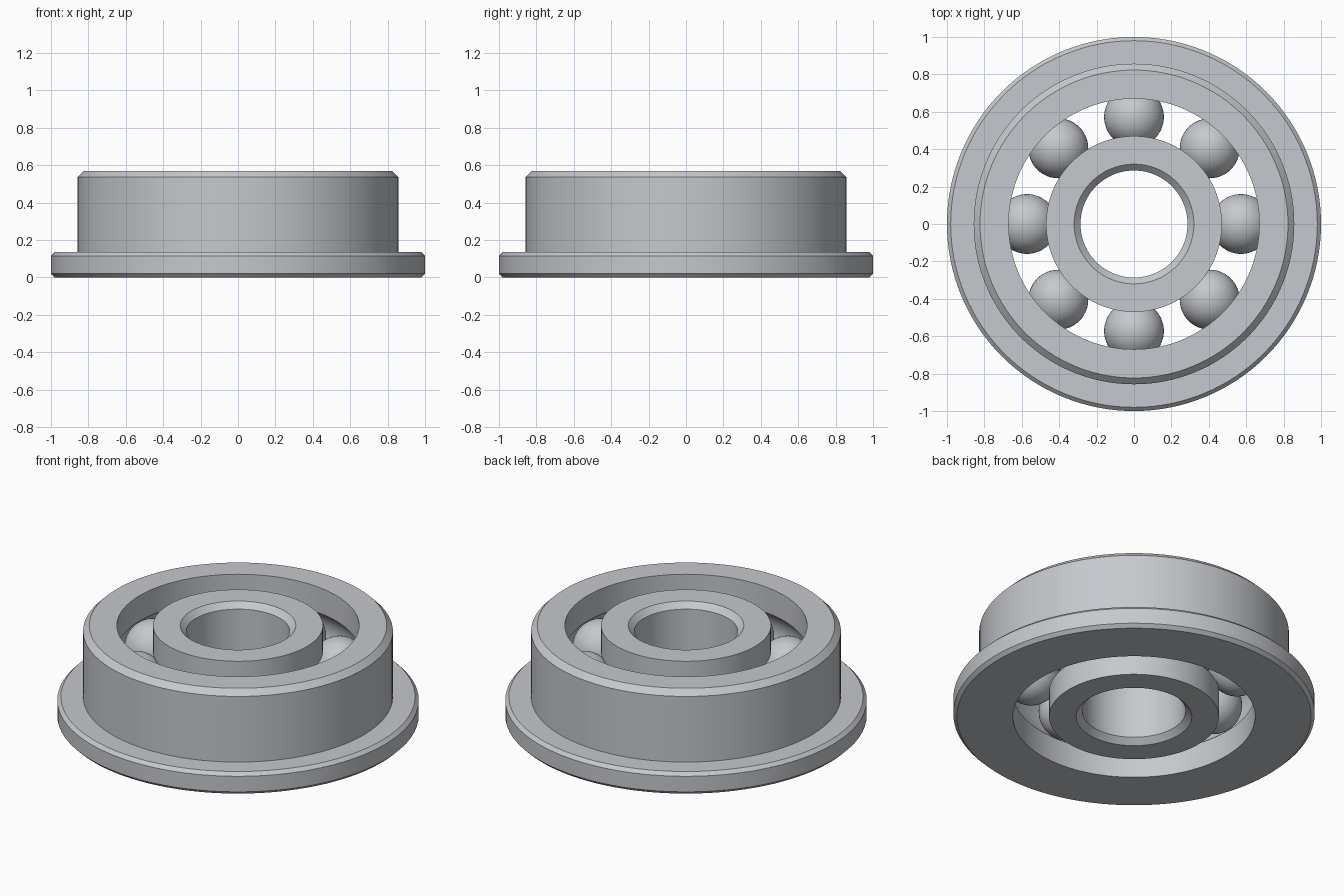
import bpy
import bmesh
from math import sin, cos, pi, radians, asin

cube = bpy.data.objects.get("Cube")
if cube:
    bpy.data.objects.remove(cube, do_unlink=True)

HEIGHT = 0.57
MID = HEIGHT / 2
PITCH = 0.572      # radius of the circle of ball centres
BALL = 0.16
GROOVE = 0.162     # raceway radius, just clear of the balls
SEGMENTS = 128

steel = bpy.data.materials.new("steel_grey")
steel.use_nodes = True
colour = (0.56, 0.58, 0.61, 1)
steel.diffuse_color = colour
steel.node_tree.nodes["Principled BSDF"].inputs["Base Color"].default_value = colour


def finish(name, bm):
    """Turn a bmesh into a smooth steel object with sharp edges kept."""
    bmesh.ops.recalc_face_normals(bm, faces=bm.faces)
    mesh = bpy.data.meshes.new(name)
    bm.to_mesh(mesh)
    bm.free()
    mesh.materials.append(steel)
    obj = bpy.data.objects.new(name, mesh)
    bpy.context.collection.objects.link(obj)
    bpy.ops.object.select_all(action='DESELECT')
    obj.select_set(True)
    bpy.context.view_layer.objects.active = obj
    bpy.ops.object.shade_smooth_by_angle(angle=radians(25))
    return obj


def lathe(name, profile):
    """Revolve a closed (radius, z) profile about the z axis."""
    bm = bmesh.new()
    rings = []
    for i in range(SEGMENTS):
        a = 2 * pi * i / SEGMENTS
        rings.append([bm.verts.new((r * cos(a), r * sin(a), z)) for r, z in profile])
    n = len(profile)
    for i in range(SEGMENTS):
        a, b = rings[i], rings[(i + 1) % SEGMENTS]
        for j in range(n):
            k = (j + 1) % n
            bm.faces.new((a[j], b[j], b[k], a[k]))
    return finish(name, bm)


def raceway(shoulder, side, steps=16):
    """Groove arc from bottom to top; side is +1 outward, -1 inward."""
    edge = pi / 2 - asin(abs(shoulder - PITCH) / GROOVE)
    return [(PITCH + side * GROOVE * cos(t), MID + GROOVE * sin(t))
            for t in (edge * (2 * i / steps - 1) for i in range(steps + 1))]


# Outer ring with flange, chamfers and inner raceway
outer = [(0.67, HEIGHT), (0.823, HEIGHT), (0.857, 0.536), (0.857, 0.135),
         (0.98, 0.135), (1, 0.115), (1, 0.02), (0.98, 0), (0.67, 0)]
lathe("flanged_outer_ring", outer + raceway(0.67, 1))

# Inner ring with chamfered bore and outer raceway
inner = [(0.47, HEIGHT), (0.32, HEIGHT), (0.286, 0.536),
         (0.286, 0.034), (0.32, 0), (0.47, 0)]
lathe("inner_ring", inner + raceway(0.47, -1))

# Eight balls spaced evenly round the raceway
for i in range(8):
    a = i * pi / 4
    bm = bmesh.new()
    bmesh.ops.create_uvsphere(bm, u_segments=48, v_segments=24, radius=BALL)
    ball = finish(f"ball_{i + 1}", bm)
    ball.location = (PITCH * cos(a), PITCH * sin(a), MID)
